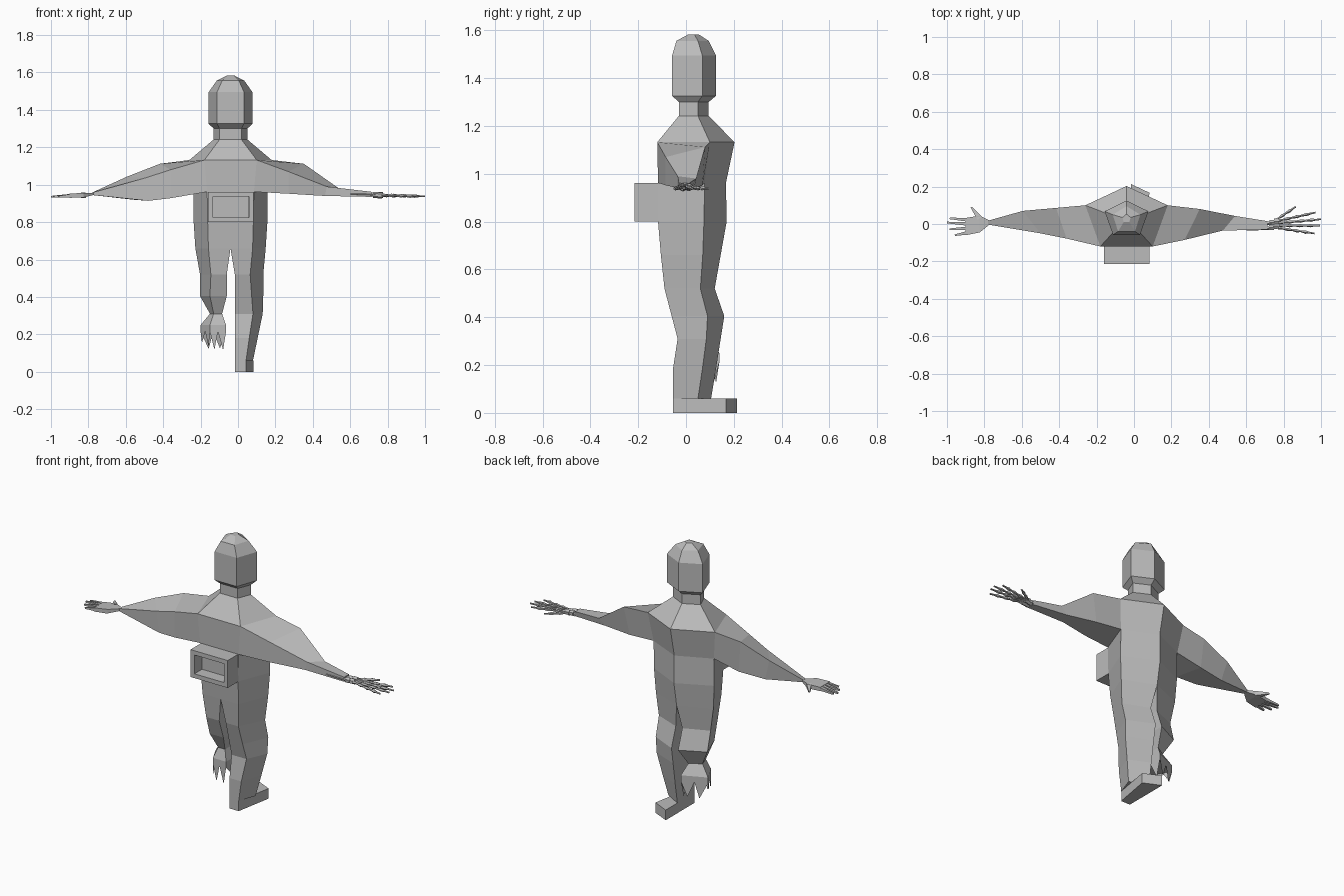
import bpy, bmesh, math, random
from mathutils import Vector

if "Cube" in bpy.data.objects:
    bpy.data.objects.remove(bpy.data.objects["Cube"])

random.seed(4)
grey = bpy.data.materials.new("plain grey")
grey.diffuse_color = (0.5, 0.5, 0.5, 1)
grey.use_nodes = True
grey.node_tree.nodes["Principled BSDF"].inputs["Base Color"].default_value = grey.diffuse_color
CX = -0.04  # body centre line


def finish(name, bm):
    bmesh.ops.recalc_face_normals(bm, faces=bm.faces)
    me = bpy.data.meshes.new(name)
    bm.to_mesh(me)
    bm.free()
    me.materials.append(grey)
    ob = bpy.data.objects.new(name, me)
    bpy.context.collection.objects.link(ob)
    return ob


def loft(bm, rings, cap_start=True, cap_end=True):
    """Skin a list of equal-length point rings."""
    vs = [[bm.verts.new(p) for p in r] for r in rings]
    n = len(vs[0])
    for a, b in zip(vs, vs[1:]):
        for i in range(n):
            j = (i + 1) % n
            bm.faces.new((a[i], a[j], b[j], b[i]))
    if cap_start:
        bm.faces.new(vs[0][::-1])
    if cap_end:
        bm.faces.new(vs[-1])


def stick(bm, a, b, r1, r2, sides=5):
    """Tapered prism from a to b."""
    a, b = Vector(a), Vector(b)
    q = (b - a).to_track_quat('Z', 'Y')
    ring = lambda c, r: [c + q @ Vector((r * math.cos(t), r * math.sin(t), 0))
                         for t in (2 * math.pi * (i + .5) / sides for i in range(sides))]
    loft(bm, [ring(a, r1), ring(b, r2)])


def five(z, wb, wm, yb, ym, yf):
    """Five-sided body ring with its point towards +y."""
    return [(CX - wb, yb, z), (CX + wb, yb, z), (CX + wm, ym, z), (CX, yf, z), (CX - wm, ym, z)]


def half(z, xi, xb, xm, yb, ym, yf):
    """Four-sided leg ring: half of the body ring."""
    return [(xi, yb, z), (xb, yb, z), (xm, ym, z), (xi, yf, z)]


# Head, neck and torso
bm = bmesh.new()
loft(bm, [five(*r) for r in (
    (1.583, .015, .022, .01, .035, .053),
    (1.556, .045, .074, -.04, .05, .095),
    (1.495, .072, .117, -.058, .068, .125),
    (1.326, .072, .117, -.058, .068, .125),
    (1.300, .058, .090, -.03, .05, .095),
    (1.242, .058, .090, -.03, .05, .095))], cap_end=False)
finish("head_and_neck", bm)

bm = bmesh.new()
loft(bm, [five(*r) for r in (
    (1.242, .058, .090, -.03, .05, .095),
    (1.132, .140, .220, -.12, .10, .203),
    (.962, .125, .197, -.117, .078, .167),
    (.80, .122, .197, -.117, .075, .170),
    (.66, .118, .188, -.105, .07, .145))])
finish("torso", bm)

# Whole leg with pointed foot
bm = bmesh.new()
loft(bm, [half(*r) for r in (
    (.66, CX, .078, .148, -.105, .07, .145),
    (.52, -.017, .065, .135, -.09, .06, .12),
    (.405, -.017, .073, .135, -.06, .09, .16),
    (.31, -.017, .080, .132, -.035, .085, .145),
    (.18, -.017, .060, .105, -.055, .068, .125),
    (.06, -.017, .043, .080, -.055, .05, .105))])
finish("whole_leg", bm)

bm = bmesh.new()
loft(bm, [half(z, -.017, .043, .083, -.055, .167, .214) for z in (.06, 0)])
finish("foot", bm)

# Cut-off leg with flared cuff
bm = bmesh.new()
cuff = (-.064, -.15, -.2, -.02, .08, .14)
loft(bm, [half(*r) for r in (
    (.66, CX, -.158, -.228, -.105, .07, .145),
    (.52, -.06, -.145, -.203, -.09, .06, .12),
    (.405, -.06, -.15, -.203, -.05, .09, .16),
    (.31, -.085, -.13, -.15, 0, .06, .10),
    (.25, *cuff), (.215, *cuff))])
finish("short_leg", bm)

# Ragged teeth hanging from the cuff
bm = bmesh.new()
edge = [Vector(p) for p in half(.215, *cuff)]
for i, a in enumerate(edge):
    b = edge[(i + 1) % 4]
    for k in range(2):
        p, q = a.lerp(b, k / 2), a.lerp(b, (k + 1) / 2)
        tip = p.lerp(q, random.uniform(.25, .75))
        tip.z = random.uniform(.11, .165)
        bm.faces.new([bm.verts.new(v) for v in (p, tip, q)])
finish("ragged_cuff", bm)

# Arms: rings of front-top, back-top, back-bottom, front-bottom
bm = bmesh.new()
loft(bm, [
    [(.10, -.12, 1.132), (.18, .10, 1.132), (.157, .078, .962), (.085, -.117, .962)],
    [(.27, -.085, 1.07), (.352, .08, 1.112), (.32, .068, .95), (.27, -.085, .952)],
    [(.475, -.035, .99), (.54, .043, .98), (.50, .035, .942), (.465, -.035, .94)],
    [(.715, -.03, .962), (.715, .015, .962), (.715, .015, .935), (.715, -.03, .935)]],
    cap_start=False)
finish("sleeve_of_bony_arm", bm)

bm = bmesh.new()
loft(bm, [
    [(-.18, -.12, 1.132), (-.26, .10, 1.132), (-.237, .078, .962), (-.165, -.117, .962)],
    [(-.36, -.078, 1.08), (-.417, .086, 1.112), (-.40, .08, .93), (-.36, -.078, .928)],
    [(-.50, -.05, 1.035), (-.594, .07, 1.043), (-.56, .06, .92), (-.48, -.052, .914)],
    [(-.78, -.003, .958), (-.78, .018, .958), (-.78, .018, .945), (-.78, -.003, .945)]],
    cap_start=False)
finish("sleeve_of_plain_arm", bm)

# Flat hand: palm, fingers, thumb
bm = bmesh.new()
loft(bm, [[(x, a, t), (x, b, t), (x, b, u), (x, a, u)] for x, a, b, t, u in (
    (-.772, -.003, .018, .957, .945),
    (-.825, -.045, .045, .957, .932),
    (-.90, -.06, .032, .952, .93))])
for y0, x1, y1 in ((.022, -.985, .03), (0, -1, .008), (-.023, -.985, -.028), (-.046, -.958, -.06)):
    stick(bm, (-.885, y0, .942), (x1, y1, .936), .014, .006, 4)
stick(bm, (-.825, .03, .944), (-.87, .09, .94), .02, .006, 4)
finish("flat_hand", bm)

# Bony hand: forearm bones, wrist knobs, jointed fingers
bm = bmesh.new()
for y in (-.026, .006):
    stick(bm, (.60, y, .95), (.735, y * .8, .947), .008, .012)
for x, y, z in ((.735, -.018, .945), (.738, .008, .945), (.76, -.012, .943), (.762, .014, .945)):
    stick(bm, (x - .013, y, z), (x + .013, y, z), .017, .015, 6)
for x0, y0, x1, y1, n in ((.755, .02, .865, .093, 3), (.77, .018, .97, .062, 4),
                          (.775, .006, 1.0, .026, 4), (.775, -.008, .995, -.008, 4),
                          (.77, -.02, .965, -.05, 4)):
    a, b = Vector((x0, y0, .944)), Vector((x1, y1, .938))
    for k in range(n):
        p, q = a.lerp(b, k / n), a.lerp(b, (k + 1) / n)
        m = p.lerp(q, .5)
        stick(bm, p, m, .010, .005)
        stick(bm, m, q, .005, .009 if k < n - 1 else .005)
finish("bony_hand", bm)

# Box with recessed opening
bm = bmesh.new()
loft(bm, [[(-.16, y, .80), (.083, y, .80), (.083, y, .962), (-.16, y, .962)] for y in (-.11, -.215)])
bmesh.ops.recalc_face_normals(bm, faces=bm.faces)
front = min(bm.faces, key=lambda f: f.calc_center_median().y)
bmesh.ops.inset_region(bm, faces=[front], thickness=.036)
bmesh.ops.inset_region(bm, faces=[front], thickness=.0005)
bmesh.ops.translate(bm, verts=front.verts, vec=(0, .07, 0))
finish("hollow_box", bm)
